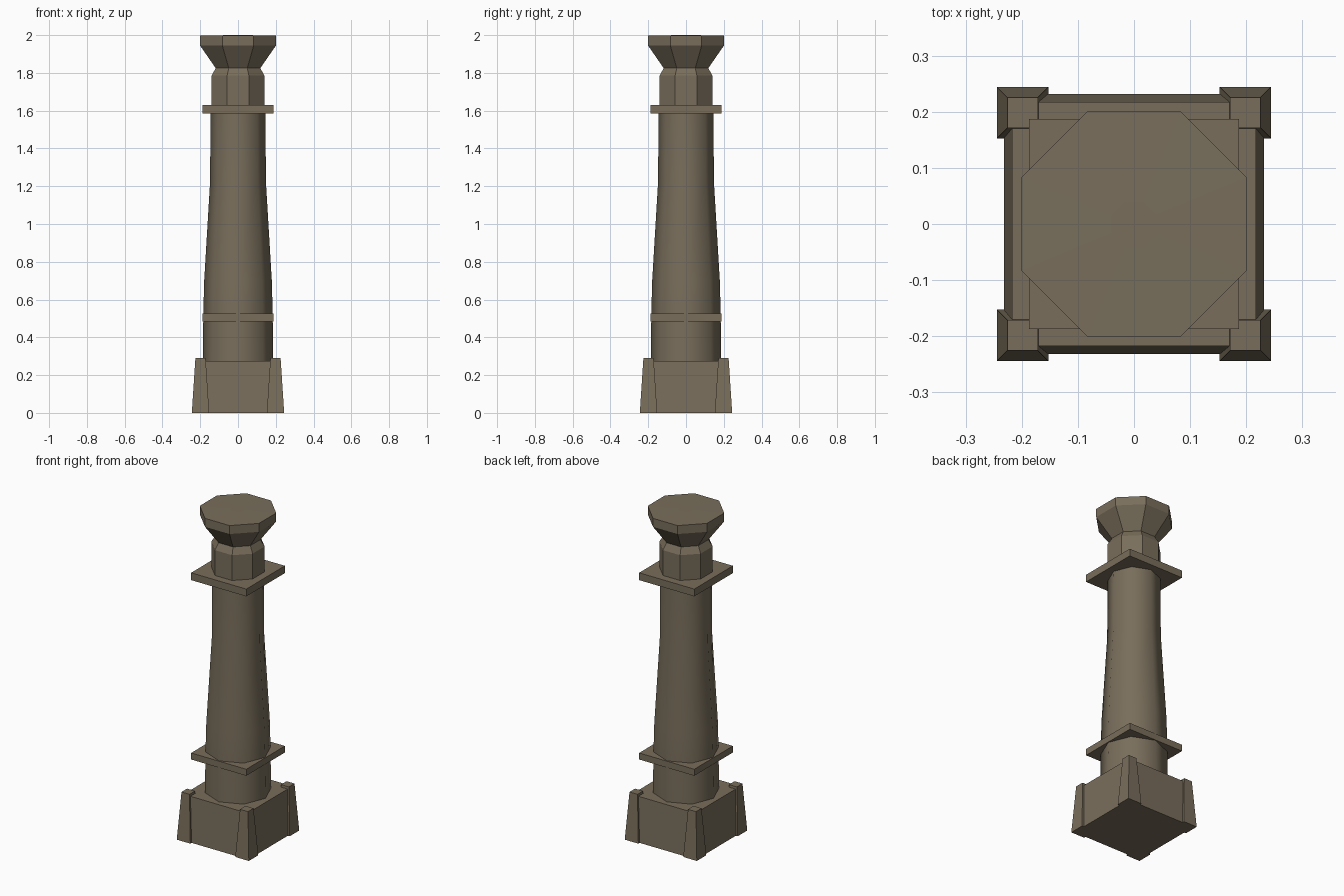
import bpy, math

if "Cube" in bpy.data.objects:
    bpy.data.objects.remove(bpy.data.objects["Cube"])

stone = bpy.data.materials.new("weathered brown stone")
stone.diffuse_color = (0.19, 0.155, 0.105, 1)
stone.use_nodes = True
stone.node_tree.nodes["Principled BSDF"].inputs["Base Color"].default_value = stone.diffuse_color


def make(name, verts, faces):
    mesh = bpy.data.meshes.new(name)
    mesh.from_pydata(verts, [], faces)
    mesh.materials.append(stone)
    obj = bpy.data.objects.new(name, mesh)
    bpy.context.collection.objects.link(obj)
    return obj


def loft(name, rings, sides, turn, apothem=True, centre=(0, 0), smooth=False):
    """Stack of regular polygons given as (half width, z), closed with caps."""
    k = 1 / math.cos(math.pi / sides) if apothem else 1
    verts = []
    for r, z in rings:
        for i in range(sides):
            a = turn + 2 * math.pi * i / sides
            verts.append((centre[0] + r * k * math.cos(a),
                          centre[1] + r * k * math.sin(a), z))
    faces = [tuple(reversed(range(sides)))]
    for j in range(len(rings) - 1):
        for i in range(sides):
            n = (i + 1) % sides
            faces.append((j * sides + i, j * sides + n,
                          (j + 1) * sides + n, (j + 1) * sides + i))
    top = (len(rings) - 1) * sides
    faces.append(tuple(range(top, top + sides)))
    obj = loft_obj = make(name, verts, faces)
    if smooth:
        for p in obj.data.polygons:
            p.use_smooth = len(p.vertices) == 4
    return loft_obj


SQ = math.pi / 4
OCT = math.pi / 8

# Tapered square plinth with a tapered post at each corner
loft("plinth", [(0.232, 0), (0.217, 0.275)], 4, SQ)
for sx in (-1, 1):
    for sy in (-1, 1):
        loft("corner_post", [(0.046, 0), (0.027, 0.29)], 4, SQ,
             centre=(sx * 0.1985, sy * 0.1985))

# Smooth-shaded eight-sided shaft, corners on the axes
loft("shaft", [(0.187, 0.26), (0.183, 0.55), (0.179, 0.70), (0.148, 1.22),
               (0.145, 1.60)], 8, 0, apothem=False, smooth=True)

# Square collars
loft("lower_collar", [(0.187, 0.485), (0.187, 0.525)], 4, SQ)
loft("upper_collar", [(0.187, 1.585), (0.187, 1.63)], 4, SQ)

# Octagonal neck flaring into the capital
loft("capital", [(0.14, 1.62), (0.14, 1.785), (0.118, 1.825), (0.201, 1.945),
                 (0.201, 1.997), (0.04, 2.0)], 8, OCT)
